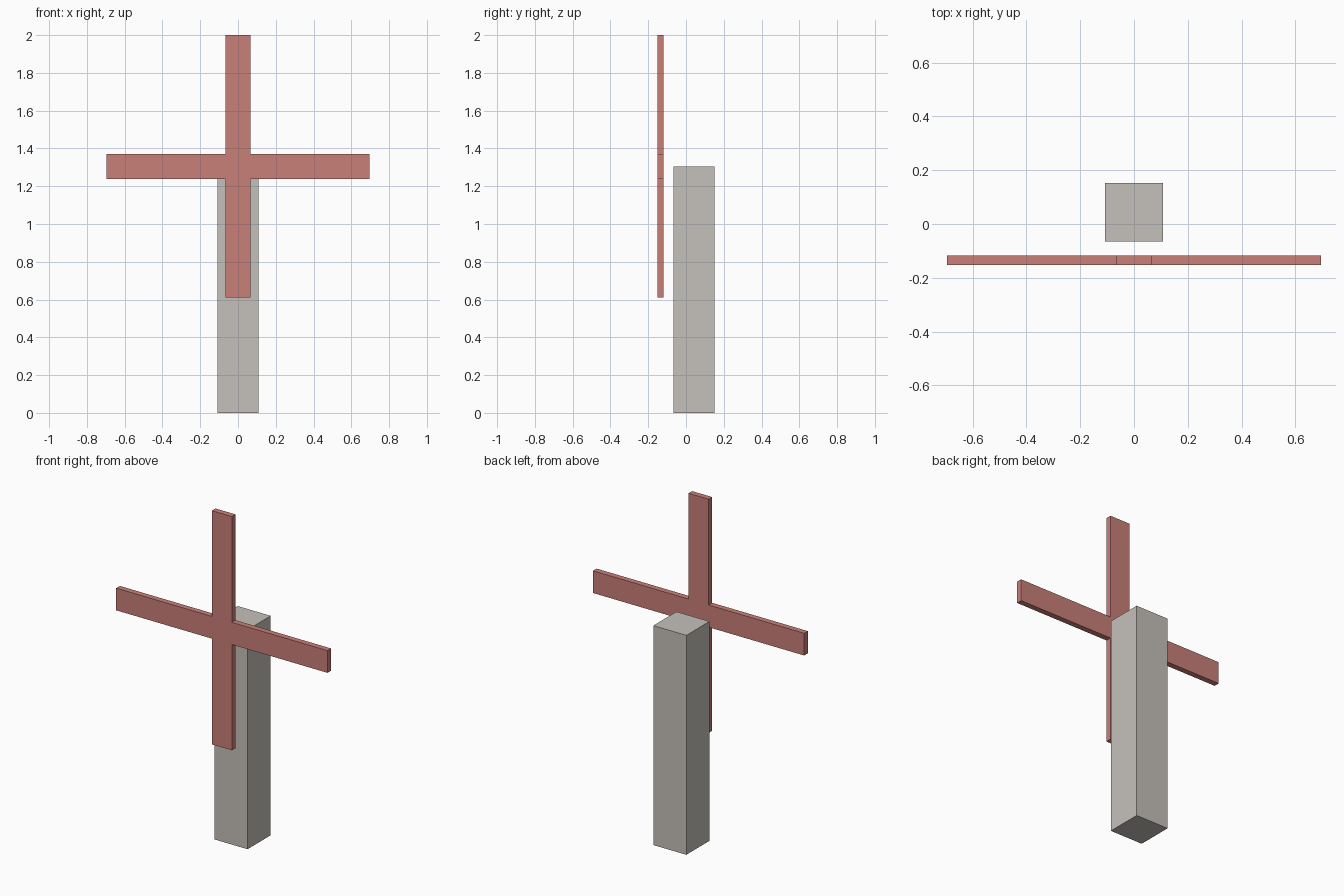
import bpy
import bmesh
from mathutils import Matrix, Vector

cube = bpy.data.objects.get("Cube")
if cube:
    bpy.data.objects.remove(cube, do_unlink=True)


def make_material(name, rgb):
    mat = bpy.data.materials.new(name)
    mat.use_nodes = True
    mat.diffuse_color = (*rgb, 1)
    mat.node_tree.nodes["Principled BSDF"].inputs["Base Color"].default_value = (*rgb, 1)
    return mat


def add_object(name, bm, mat):
    bmesh.ops.recalc_face_normals(bm, faces=bm.faces)
    mesh = bpy.data.meshes.new(name)
    bm.to_mesh(mesh)
    bm.free()
    mesh.materials.append(mat)
    obj = bpy.data.objects.new(name, mesh)
    bpy.context.collection.objects.link(obj)
    return obj


stone = make_material("warm grey", (0.56, 0.53, 0.495))
red = make_material("faded red", (0.59, 0.216, 0.188))

HUB_Z = 1.305      # height of the hub and of the post top
REACH = 0.695      # blade length from the hub centre
HALF = 0.066       # half blade width
FRONT, BACK = -0.152, -0.118

# Square post
bm = bmesh.new()
bmesh.ops.create_cube(bm, size=1)
bmesh.ops.scale(bm, vec=(0.217, 0.217, HUB_Z), verts=bm.verts)
bmesh.ops.translate(bm, vec=(0, 0.0435, HUB_Z / 2), verts=bm.verts)
add_object("post", bm, stone)

# Four blades: one arm's outline turned in quarter steps, then extruded
bm = bmesh.new()
arm = [Vector((HALF, 0, -HALF)), Vector((REACH, 0, -HALF)), Vector((REACH, 0, HALF))]
outline = []
for quarter in range(4):
    turn = Matrix.Rotation(-quarter * 1.5707963, 3, "Y")
    outline += [bm.verts.new(turn @ p + Vector((0, FRONT, HUB_Z))) for p in arm]
face = bm.faces.new(outline)
extruded = bmesh.ops.extrude_face_region(bm, geom=[face])["geom"]
moved = [g for g in extruded if isinstance(g, bmesh.types.BMVert)]
bmesh.ops.translate(bm, vec=(0, BACK - FRONT, 0), verts=moved)
add_object("cross_blades", bm, red)
